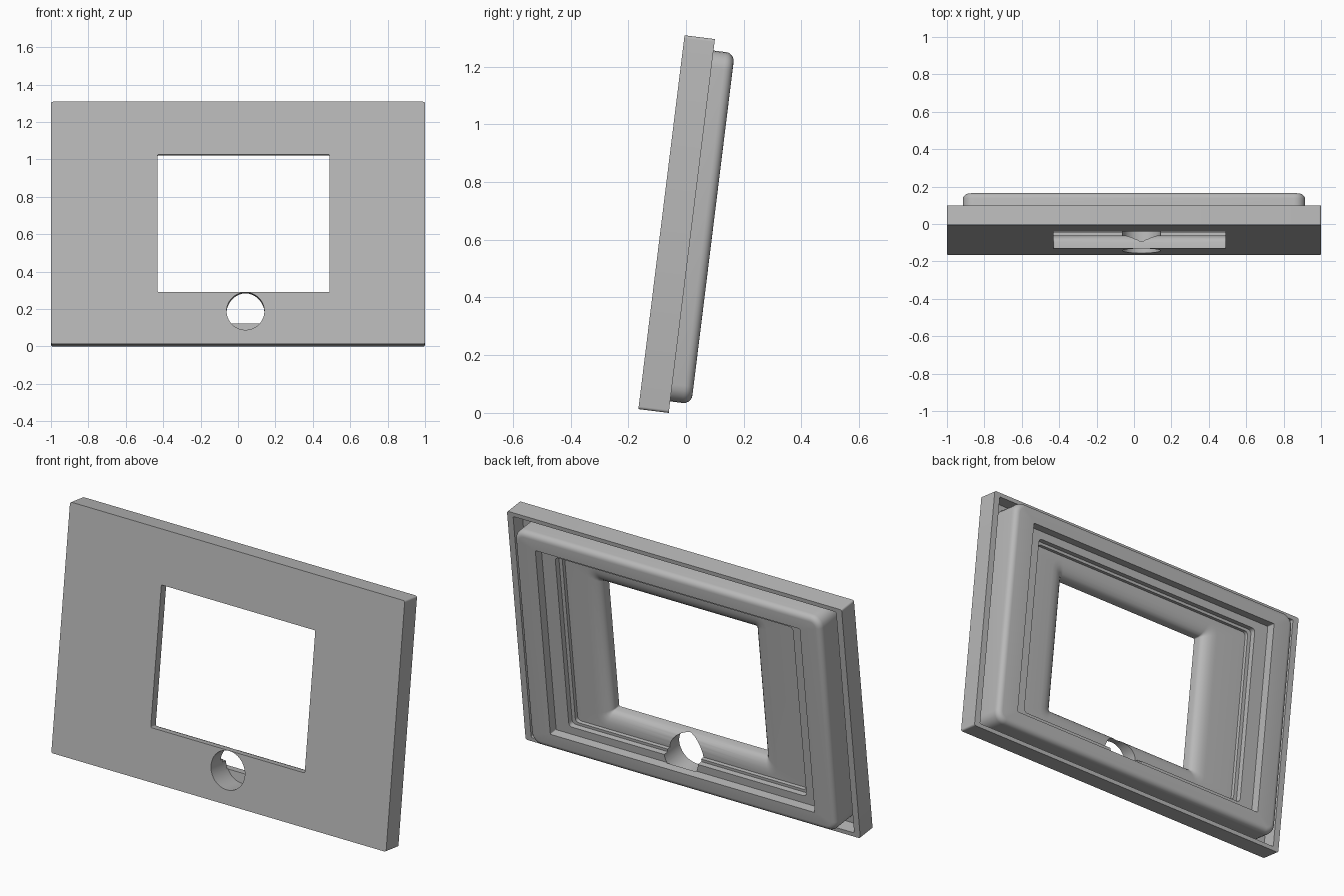
import bpy, bmesh, math
from mathutils import Matrix

cube = bpy.data.objects.get("Cube")
if cube:
    bpy.data.objects.remove(cube)

TILT = math.radians(-7.04)
HEIGHT = 1.305
STEPS = 5          # segments per rounded corner
PLACE = Matrix.Translation((0, -0.165, 0.013)) @ Matrix.Rotation(TILT, 4, 'X')

grey = bpy.data.materials.new("plain_grey")
grey.use_nodes = True
grey.diffuse_color = (0.48, 0.48, 0.48, 1)
grey.node_tree.nodes["Principled BSDF"].inputs["Base Color"].default_value = (0.48, 0.48, 0.48, 1)


def rounded_loop(bm, x0, x1, v0, v1, depth, radius):
    """Rounded rectangle in the panel plane, at a depth behind its front."""
    corners = [(x1, v1, -1, -1), (x0, v1, 1, -1), (x0, v0, 1, 1), (x1, v0, -1, 1)]
    loop = []
    for i, (x, v, sx, sv) in enumerate(corners):
        for k in range(STEPS + 1):
            a = math.pi / 2 * (i + k / STEPS)
            loop.append(bm.verts.new((x + radius * (sx + math.cos(a)), depth,
                                      v + radius * (sv + math.sin(a)))))
    return loop


def centred(mx, mv, depth, radius):
    """Section given by its side and top margins from the panel edge."""
    return (mx - 1, 1 - mx, mv, HEIGHT - mv, depth, radius)


def window(grow, depth, radius):
    return (-0.43 - grow, 0.49 + grow, 0.279 - grow, 1.02 + grow, depth, radius)


# Sections from the window, through the stepped pocket and ring, to the rim
sections = [window(0, 0, 0.006), window(0, 0.035, 0.006)]
for k in range(1, 6):
    a = math.pi / 2 * k / 5
    sections.append(window(0.08 * (1 - math.cos(a)), 0.035 + 0.045 * math.sin(a),
                           0.006 + 0.05 * (1 - math.cos(a))))
sections += [
    centred(0.31, 0.185, 0.08, 0.02),
    centred(0.31, 0.185, 0.10, 0.02),
    centred(0.29, 0.17, 0.10, 0.02),
    centred(0.29, 0.17, 0.13, 0.02),
    centred(0.21, 0.128, 0.13, 0.005),
    centred(0.21, 0.128, 0.18, 0.005),
]
for k in range(6):
    a = math.pi / 2 * k / 5
    inset = 0.03 * (1 - math.sin(a))
    sections.append(centred(0.085 + inset, 0.04 + inset,
                            0.15 + 0.03 * math.cos(a), 0.06 - inset))
sections += [
    centred(0.085, 0.04, 0.03, 0.06),
    centred(0.035, 0.022, 0.03, 0.006),
    centred(0.035, 0.022, 0.106, 0.006),
    centred(0, 0, 0.106, 0.01),
    centred(0, 0, 0, 0.01),
]

# Frame body as one closed loft
bm = bmesh.new()
loops = [rounded_loop(bm, *s) for s in sections]
n = len(loops[0])
for i, loop in enumerate(loops):
    following = loops[(i + 1) % len(loops)]
    for j in range(n):
        k = (j + 1) % n
        bm.faces.new((loop[j], loop[k], following[k], following[j]))
bmesh.ops.recalc_face_normals(bm, faces=bm.faces)
mesh = bpy.data.meshes.new("display_frame")
bm.to_mesh(mesh)
bm.free()
frame = bpy.data.objects.new("display_frame", mesh)
bpy.context.collection.objects.link(frame)
mesh.materials.append(grey)
frame.matrix_world = PLACE

# Round button hole below the window, stopping inside the ring
bm = bmesh.new()
bmesh.ops.create_cone(bm, cap_ends=True, segments=48, radius1=0.101, radius2=0.101, depth=0.235,
                      matrix=Matrix.Translation((0.04, 0.0175, 0.177)) @ Matrix.Rotation(math.pi / 2, 4, 'X'))
hole_mesh = bpy.data.meshes.new("button_hole_cutter")
bm.to_mesh(hole_mesh)
bm.free()
hole_mesh.materials.append(grey)
cutter = bpy.data.objects.new("button_hole_cutter", hole_mesh)
bpy.context.collection.objects.link(cutter)
cutter.matrix_world = PLACE
cutter.hide_render = True

bpy.context.view_layer.update()
cut = frame.modifiers.new("button_hole", 'BOOLEAN')
cut.operation = 'DIFFERENCE'
cut.solver = 'EXACT'
cut.object = cutter
bpy.ops.object.select_all(action='DESELECT')
frame.select_set(True)
bpy.context.view_layer.objects.active = frame
bpy.ops.object.modifier_apply(modifier=cut.name)
bpy.data.objects.remove(cutter)
bpy.ops.object.shade_smooth_by_angle(angle=math.radians(30))
